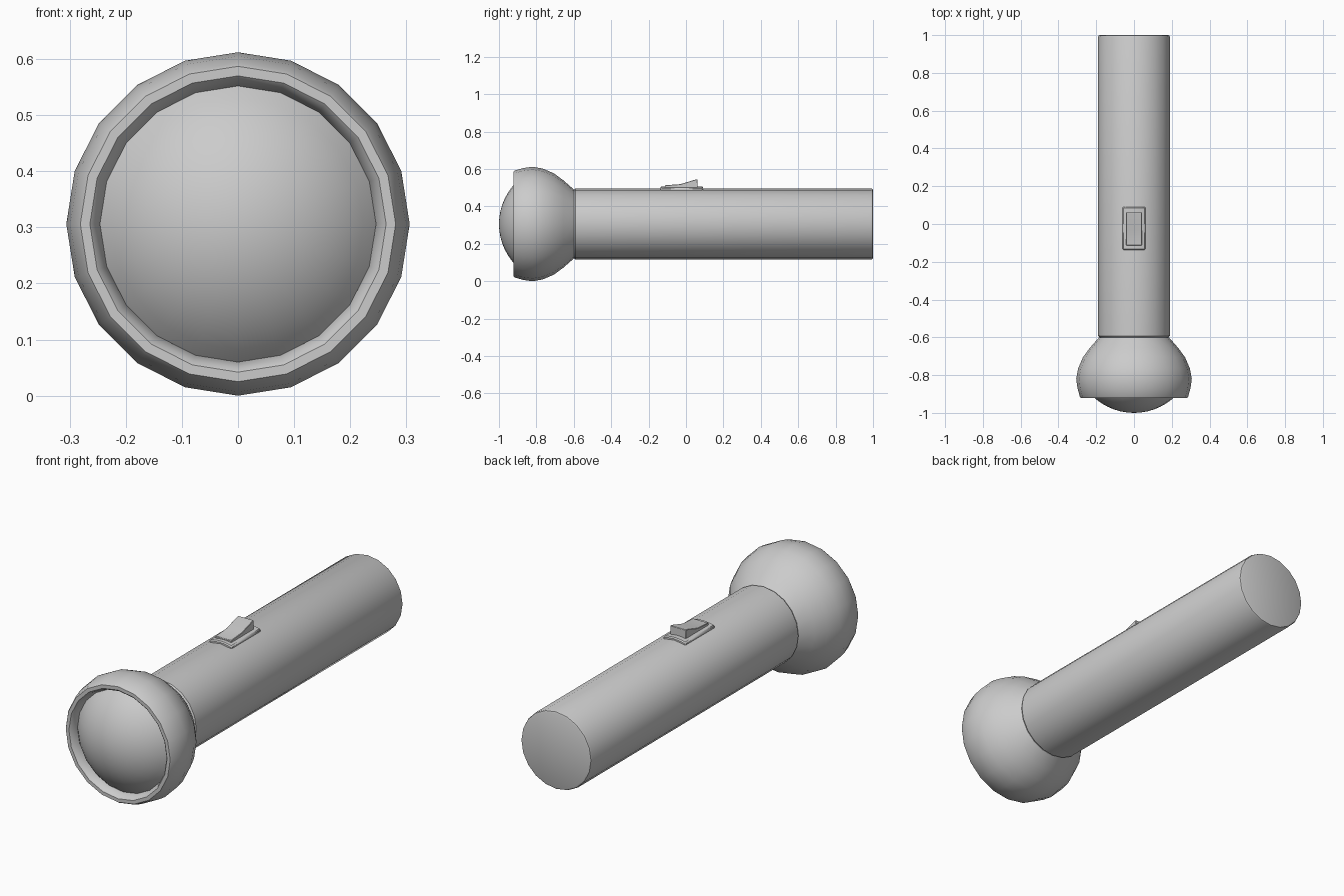
import bpy, bmesh
from math import sin, cos, pi, sqrt, asin, radians

if "Cube" in bpy.data.objects:
    bpy.data.objects.remove(bpy.data.objects["Cube"])

SIDES, AXIS_Z = 20, 0.306


def finish(name, bm, angle=35):
    bmesh.ops.recalc_face_normals(bm, faces=bm.faces)
    mesh = bpy.data.meshes.new(name)
    bm.to_mesh(mesh)
    bm.free()
    obj = bpy.data.objects.new(name, mesh)
    bpy.context.collection.objects.link(obj)
    bpy.ops.object.select_all(action='DESELECT')
    obj.select_set(True)
    bpy.context.view_layer.objects.active = obj
    bpy.ops.object.shade_smooth_by_angle(angle=radians(angle))
    return obj


def lathe(name, profile, angle=35):
    """Revolve (y, radius) points around the torch axis, closing on radius 0."""
    bm = bmesh.new()
    rings = []
    for y, r in profile:
        n = 1 if r == 0 else SIDES
        rings.append([bm.verts.new((r * sin(2 * pi * i / SIDES), y,
                                    AXIS_Z + r * cos(2 * pi * i / SIDES)))
                      for i in range(n)])
    for a, b in zip(rings, rings[1:]):
        for i in range(SIDES):
            j = (i + 1) % SIDES
            quad = [a[i % len(a)], a[j % len(a)], b[j % len(b)], b[i % len(b)]]
            bm.faces.new(list(dict.fromkeys(quad)))
    return finish(name, bm, angle)


def prism(name, outline, offset, bevel):
    """Extrude a closed outline by an offset and soften its edges."""
    bm = bmesh.new()
    face = bm.faces.new([bm.verts.new(p) for p in outline])
    new = bmesh.ops.extrude_face_region(bm, geom=[face])['geom']
    bmesh.ops.translate(bm, vec=offset,
                        verts=[v for v in new if isinstance(v, bmesh.types.BMVert)])
    obj = finish(name, bm)
    mod = obj.modifiers.new("soft_edges", 'BEVEL')
    mod.width, mod.segments, mod.limit_method = bevel, 1, 'ANGLE'
    return obj


# Barrel with softened ends
lathe("barrel", [(-0.60, 0), (-0.60, 0.182), (-0.592, 0.19),
                 (0.990, 0.19), (0.997, 0.187), (1.0, 0.18), (1.0, 0)])

# Bulbous head with a rim stepping in to the lens
lathe("head", [(-0.60, 0), (-0.60, 0.185), (-0.655, 0.233), (-0.705, 0.27),
               (-0.765, 0.296), (-0.82, 0.306), (-0.87, 0.299), (-0.913, 0.287),
               (-0.922, 0.281), (-0.922, 0.264), (-0.915, 0.257),
               (-0.885, 0.246), (-0.87, 0.246), (-0.87, 0)])

# Domed lens, a spherical cap
R, rim = 0.316, 0.247
top = asin(rim / R)
dome = [(-1 + R - R * cos(top * k / 8), R * sin(top * k / 8) if k else 0)
        for k in range(9)]
lathe("lens", dome + [(-0.87, rim), (-0.87, 0)])

# Switch plate curved to the barrel
xs = [-0.06 + 0.02 * i for i in range(7)]
arc = [(x, -0.137, AXIS_Z + sqrt(0.201 ** 2 - x * x)) for x in xs]
under = [(x, -0.137, AXIS_Z + 0.165) for x in (0.06, -0.06)]
prism("switch_plate", arc + under, (0, 0.228, 0), 0.005)

# Sliding thumb switch, wedge with a raised back
side = [(-0.113, 0.485), (-0.113, 0.513), (-0.03, 0.519),
        (0.055, 0.545), (0.062, 0.545), (0.062, 0.485)]
prism("thumb_switch", [(-0.042, y, z) for y, z in side], (0.084, 0, 0), 0.002)
